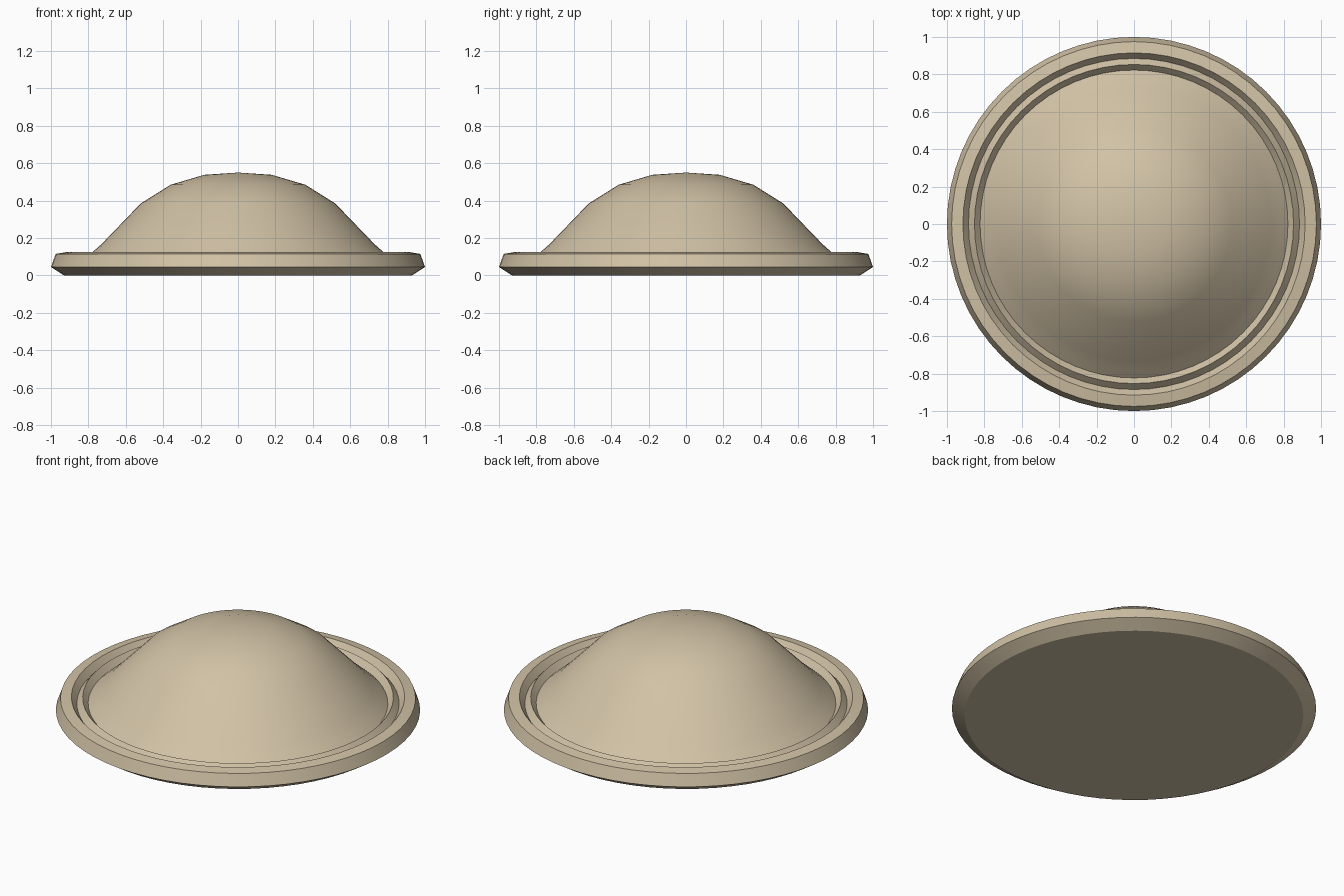
import bpy, bmesh, math

if "Cube" in bpy.data.objects:
    bpy.data.objects.remove(bpy.data.objects["Cube"])

SEG = 64

tan = bpy.data.materials.new("tan")
tan.diffuse_color = (0.64, 0.54, 0.38, 1)
tan.use_nodes = True
tan.node_tree.nodes["Principled BSDF"].inputs["Base Color"].default_value = tan.diffuse_color


def lathe(name, profile):
    """Revolve (radius, z) points around z; radius 0 becomes a single pole."""
    bm = bmesh.new()
    rings = []
    for r, z in profile:
        if r == 0:
            rings.append([bm.verts.new((0, 0, z))] * SEG)
        else:
            rings.append([bm.verts.new((r * math.cos(2 * math.pi * i / SEG),
                                        r * math.sin(2 * math.pi * i / SEG), z))
                          for i in range(SEG)])
    for a, b in zip(rings, rings[1:]):
        for i in range(SEG):
            j = (i + 1) % SEG
            quad = list(dict.fromkeys((a[i], a[j], b[j], b[i])))
            bm.faces.new(quad)
    # flat underside where the profile starts on an open ring
    if profile[0][0] > 0:
        bm.faces.new(rings[0][::-1])
    bmesh.ops.recalc_face_normals(bm, faces=bm.faces)
    mesh = bpy.data.meshes.new(name)
    bm.to_mesh(mesh)
    bm.free()
    mesh.materials.append(tan)
    ob = bpy.data.objects.new(name, mesh)
    bpy.context.collection.objects.link(ob)
    bpy.ops.object.select_all(action='DESELECT')
    ob.select_set(True)
    bpy.context.view_layer.objects.active = ob
    bpy.ops.object.shade_smooth_by_angle(angle=math.radians(32))
    return ob


# one closed body: bevelled rim, V groove, raised bead, then the dome
lathe("domed_disc", [
    (0.93, 0.0), (1.0, 0.045), (0.975, 0.115), (0.915, 0.125),   # rim
    (0.885, 0.085), (0.853, 0.12), (0.823, 0.085),               # groove and bead
    (0.78, 0.123), (0.73, 0.167), (0.52, 0.385),                 # dome side
    (0.36, 0.485), (0.18, 0.538), (0, 0.55),                     # dome top
])
